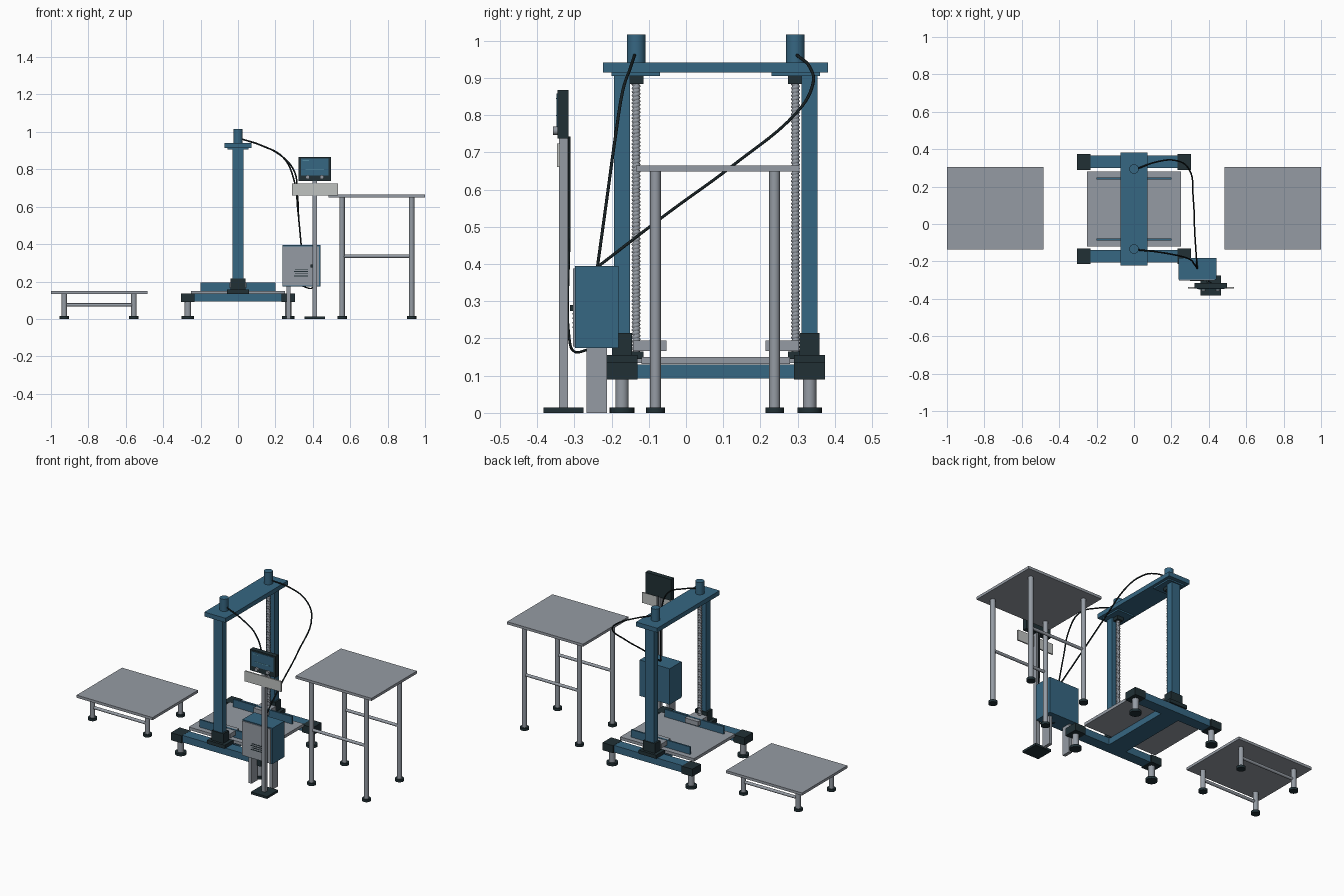
import bpy, bmesh
from mathutils import Vector

cube = bpy.data.objects.get("Cube")
if cube:
    bpy.data.objects.remove(cube, do_unlink=True)


def material(name, r, g, b):
    m = bpy.data.materials.new(name)
    m.use_nodes = True
    m.diffuse_color = (r, g, b, 1)
    m.node_tree.nodes["Principled BSDF"].inputs["Base Color"].default_value = (r, g, b, 1)
    return m


BLUE = material("machine blue", .037, .135, .225)
GREY = material("steel grey", .30, .33, .37)
DARK = material("dark rubber", .015, .03, .036)
LIGHT = material("light grey", .52, .54, .53)
CORD = material("cable black", .008, .014, .016)
CYAN = material("display cyan", .15, .40, .50)


def add(name, mesh, mat):
    ob = bpy.data.objects.new(name, mesh)
    bpy.context.collection.objects.link(ob)
    mesh.materials.append(mat)
    return ob


def box(name, mat, xs, ys, zs):
    """Box spanning the given (low, high) ranges."""
    bm = bmesh.new()
    bmesh.ops.create_cube(bm, size=1)
    for v in bm.verts:
        v.co = [(r[0] + r[1]) / 2 + c * (r[1] - r[0]) for c, r in zip(v.co, (xs, ys, zs))]
    me = bpy.data.meshes.new(name)
    bm.to_mesh(me)
    bm.free()
    return add(name, me, mat)


def rod(name, mat, start, end, r, sides=24):
    """Round bar between two points."""
    a, b = Vector(start), Vector(end)
    bm = bmesh.new()
    bmesh.ops.create_cone(bm, cap_ends=True, segments=sides, radius1=r, radius2=r,
                          depth=(b - a).length)
    for f in bm.faces:
        f.smooth = len(f.verts) == 4
    for e in bm.edges:
        e.smooth = all(f.smooth for f in e.link_faces)
    me = bpy.data.meshes.new(name)
    bm.to_mesh(me)
    bm.free()
    ob = add(name, me, mat)
    ob.location = (a + b) / 2
    ob.rotation_euler = (b - a).to_track_quat('Z', 'Y').to_euler()
    return ob


def around(c, half):
    return (c - half, c + half)


def foot_leg(name, x, y, top, r, foot_r):
    rod(name + "_leg", GREY, (x, y, .014), (x, y, top), r)
    rod(name + "_foot", DARK, (x, y, 0), (x, y, .015), foot_r)


def table(name, x0, x1, top, rail_z):
    box(name + "_top", GREY, (x0, x1), (-.135, .305), (top - .016, top))
    mid = (x0 + x1) / 2
    for y in (-.082, .238):
        for x in (mid - .186, mid + .186):
            foot_leg(name, x, y, top - .016, .0145, .025)
        rod(name + "_rail", GREY, (mid - .186, y, rail_z), (mid + .186, y, rail_z), .009)


def cable(name, points, r=.0042):
    cu = bpy.data.curves.new(name, 'CURVE')
    cu.dimensions = '3D'
    cu.bevel_depth = r
    cu.bevel_resolution = 2
    cu.resolution_u = 6
    cu.use_fill_caps = True
    sp = cu.splines.new('BEZIER')
    sp.bezier_points.add(len(points) - 1)
    for p, co in zip(sp.bezier_points, points):
        p.co = co
        p.handle_left_type = p.handle_right_type = 'AUTO'
    add(name, cu, CORD)


def lead_screw(y, z0, z1, pitch=.01):
    """Core bar with one tooth profile swept into a thread."""
    rod("screw_core", GREY, (0, y, z0), (0, y, z1), .009)
    me = bpy.data.meshes.new("screw_thread")
    me.from_pydata([(.0085, 0, 0), (.0125, 0, pitch / 2), (.0085, 0, pitch)],
                   [(0, 1), (1, 2)], [])
    ob = add("screw_thread", me, GREY)
    ob.location = (0, y, z0)
    m = ob.modifiers.new("thread", 'SCREW')
    m.axis = 'Z'
    m.screw_offset = pitch
    m.iterations = int((z1 - z0) / pitch) - 1
    m.steps = m.render_steps = 14
    m.use_normal_calculate = True


# Side tables
table("low_table", -1, -.485, .15, .075)
table("tall_table", .485, 1, .665, .335)

# Lift frame, mirrored about its own centre line
MID = .08
for s in (-1, 1):
    beam_y = MID + s * .252
    screw_y = MID + s * .214
    box("base_beam", BLUE, (-.24, .24), around(beam_y, .033), (.092, .135))
    for x in (-1, 1):
        box("beam_end_cap", DARK, sorted((x * .232, x * .305)), around(beam_y, .042), (.09, .136))
        foot_leg("base", x * .268, beam_y, .09, .018, .033)
    box("column_foot", DARK, (-.06, .06), around(beam_y, .042), (.134, .156))
    box("column_socket", DARK, (-.04, .04), around(beam_y, .027), (.155, .215))
    box("column", BLUE, (-.029, .029), around(beam_y, .0215), (.2, .916))
    box("head_plate", BLUE, (-.055, .055), around(MID + s * .2145, .065), (.905, .916))
    box("upper_bearing", DARK, (-.02, .02), around(screw_y, .02), (.884, .906))
    box("lower_bearing", DARK, (-.02, .02), around(screw_y, .02), (.145, .165))
    rod("motor", BLUE, (0, screw_y, .938), (0, screw_y, 1.016), .025, 32)
    lead_screw(screw_y, .15, .89)
    box("nut_bracket", GREY, (-.045, .045), around(MID + s * .178, .045), (.166, .194))
    box("platform_rail", BLUE, (-.2, .2), around(MID + s * .163, .005), (.15, .196))
box("top_beam", BLUE, (-.072, .072), (-.223, .382), (.914, .941))
box("cross_beam", BLUE, (-.06, .06), (-.14, .30), (.092, .13))
box("lift_platform", GREY, (-.25, .25), (-.12, .28), (.132, .15))

# Control cabinet
box("cabinet_body", BLUE, (.238, .442), (-.298, -.182), (.174, .394))
box("cabinet_door", GREY, (.24, .434), (-.303, -.297), (.178, .388))
for i in range(4):
    box("door_vent", DARK, (.30 + .006 * (i % 2), .375), (-.305, -.302), around(.23 + i * .012, .002))
box("door_handle", DARK, (.388, .398), (-.312, -.302), (.274, .29))
for x in (.27, .41):
    box("cabinet_leg", GREY, around(x, .01), (-.268, -.212), (0, .176))

# Operator stand
box("stand_base", DARK, around(.41, .055), (-.383, -.275), (0, .014))
box("stand_pole", GREY, around(.41, .0125), (-.341, -.317), (.013, .745))
box("stand_tray", LIGHT, (.288, .535), (-.346, -.338), (.66, .724))
box("console", DARK, (.324, .496), (-.345, -.316), (.737, .867))
box("screen", BLUE, (.336, .484), (-.348, -.344), (.768, .858))
box("screen_bar", CYAN, (.36, .46), (-.3495, -.347), (.797, .800))
box("screen_title", CYAN, (.345, .38), (-.3495, -.347), (.843, .846))
for x in (.372, .448):
    rod("console_knob", GREY, (x, -.344, .758), (x, -.357, .758), .011, 16)

# Cables
cable("front_motor_cable", [(.02, -.138, .962), (.13, -.15, .925), (.24, -.17, .865),
                            (.3, -.19, .74), (.32, -.212, .58), (.338, -.238, .392)])
cable("rear_motor_cable", [(.02, .297, .962), (.12, .332, .93), (.22, .34, .88), (.29, .3, .81),
                           (.317, .13, .668), (.325, -.05, .536), (.338, -.238, .392)])
cable("console_cable", [(.41, -.3135, .742), (.41, -.3135, .5), (.41, -.3135, .2),
                        (.398, -.303, .167), (.365, -.27, .168), (.345, -.25, .176)], .0035)
